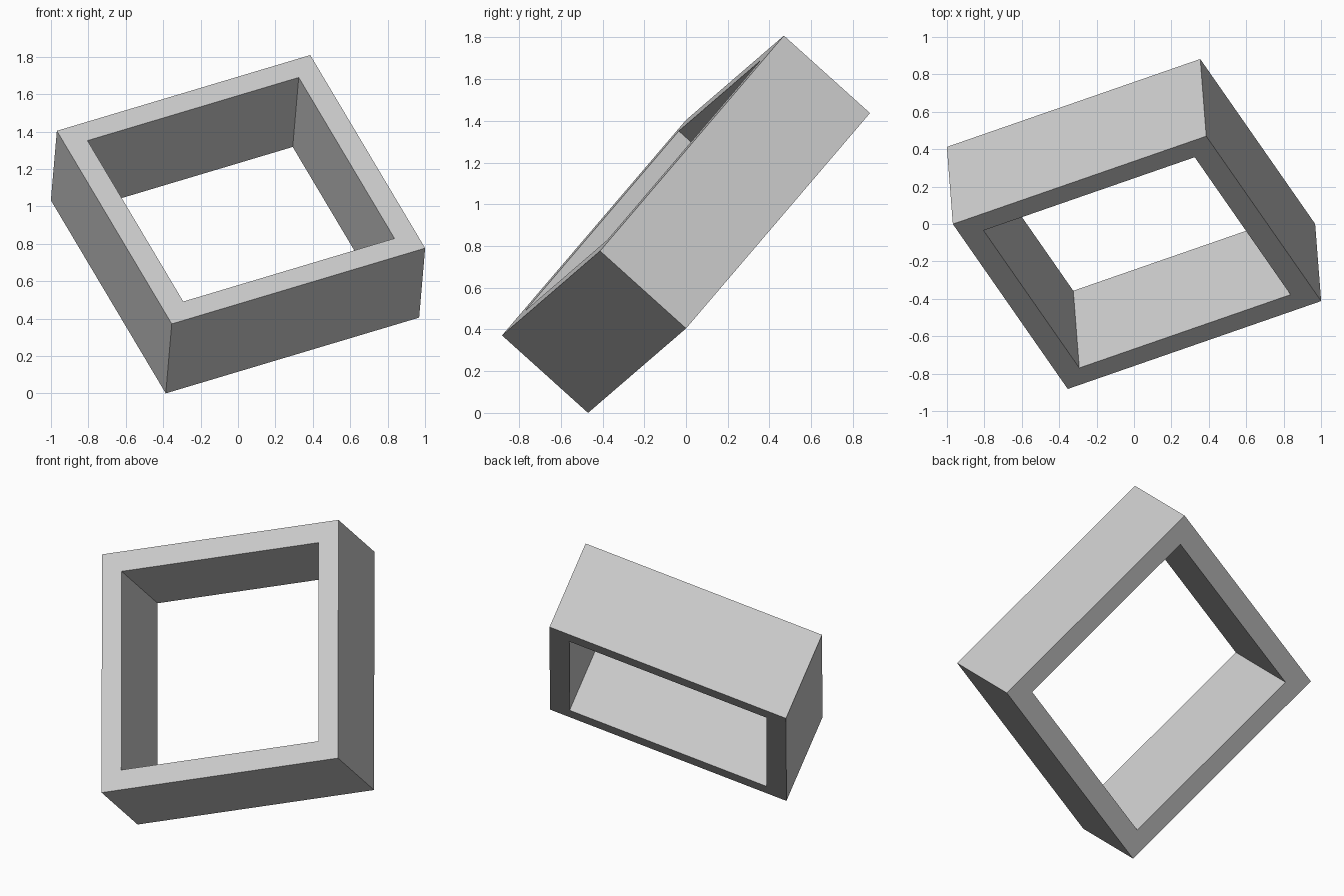
import bpy, bmesh
from mathutils import Vector, Matrix

if "Cube" in bpy.data.objects:
    bpy.data.objects.remove(bpy.data.objects["Cube"])

SIDE, DEPTH, WALL = 1.49, 0.556, 0.124

# Tilted axes: along the top edge, down the side edge, through the opening
u = Vector((1.355, 0.47, 0.405)).normalized()
v = Vector((0.61, -0.88, -1.03))
w = u.cross(v).normalized()
v = w.cross(u)
tilt = Matrix((u, v, w)).transposed().to_4x4()

# Square ring with mitred corners, extruded through its depth
bm = bmesh.new()


def square(half):
    return [bm.verts.new((x * half, y * half, -DEPTH / 2))
            for x, y in ((-1, -1), (1, -1), (1, 1), (-1, 1))]


outer, inner = square(SIDE / 2), square(SIDE / 2 - WALL)
ring = [bm.faces.new((outer[i], outer[(i + 1) % 4], inner[(i + 1) % 4], inner[i]))
        for i in range(4)]
extruded = bmesh.ops.extrude_face_region(bm, geom=ring, use_keep_orig=True)["geom"]
bmesh.ops.translate(bm, vec=(0, 0, DEPTH),
                    verts=[g for g in extruded if isinstance(g, bmesh.types.BMVert)])
# Merge each mitred face of the ring into clean planar sides
bmesh.ops.recalc_face_normals(bm, faces=bm.faces)

# Tilt the frame and rest its lowest corner on the ground
bm.transform(tilt)
lowest = min(vert.co.z for vert in bm.verts)
bmesh.ops.translate(bm, vec=(0, 0, -lowest), verts=bm.verts)

mesh = bpy.data.meshes.new("square_frame")
bm.to_mesh(mesh)
bm.free()
frame = bpy.data.objects.new("square_frame", mesh)
bpy.context.collection.objects.link(frame)
